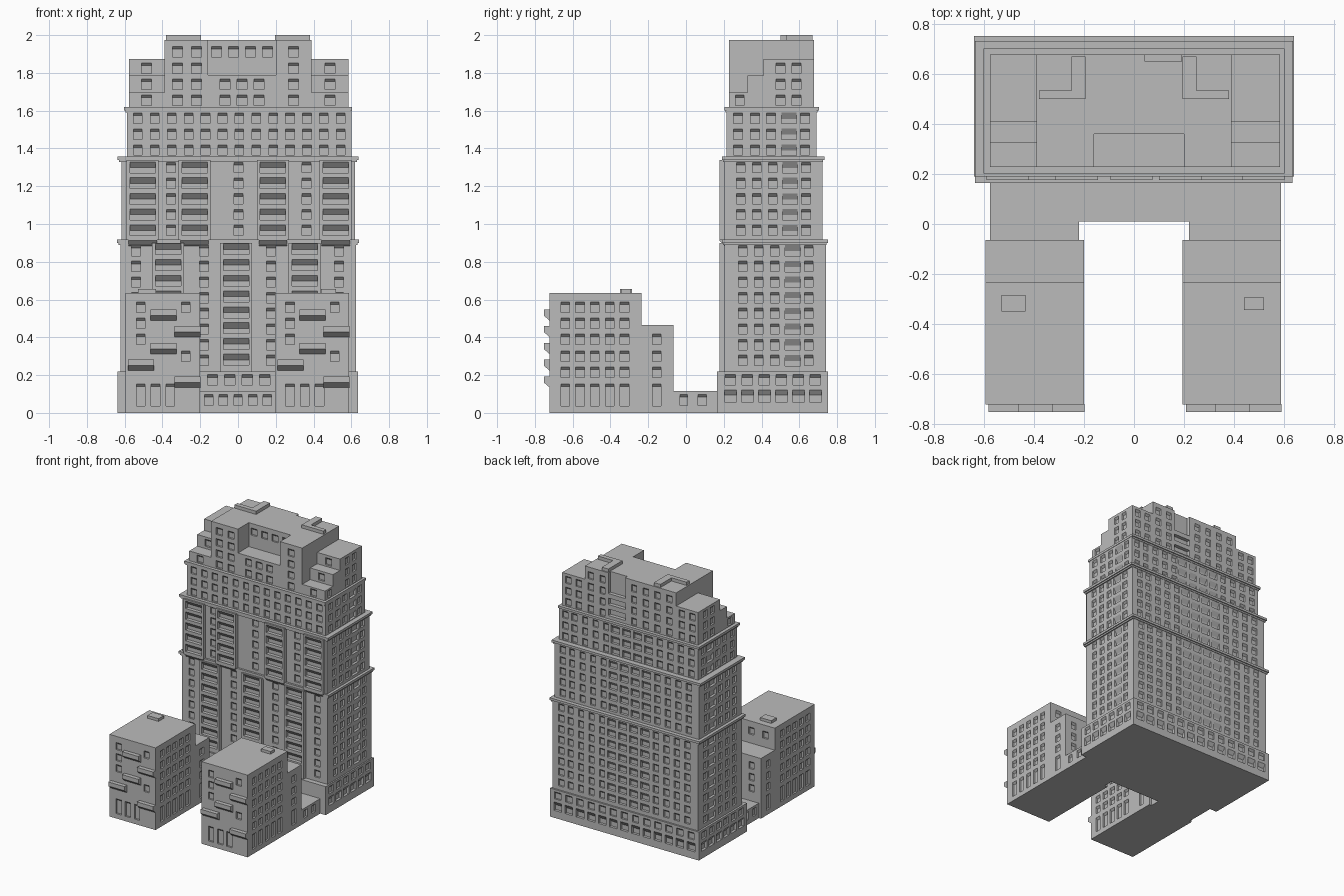
import bpy, bmesh

if "Cube" in bpy.data.objects:
    bpy.data.objects.remove(bpy.data.objects["Cube"])

stone = bpy.data.materials.new("grey_stone")
stone.diffuse_color = (0.5, 0.5, 0.5, 1)
stone.use_nodes = True
stone.node_tree.nodes["Principled BSDF"].inputs["Base Color"].default_value = stone.diffuse_color


def new_object(name, bm):
    bmesh.ops.recalc_face_normals(bm, faces=bm.faces)
    me = bpy.data.meshes.new(name)
    bm.to_mesh(me)
    bm.free()
    ob = bpy.data.objects.new(name, me)
    bpy.context.collection.objects.link(ob)
    return ob


def prism(bm, a, b):
    """Solid between two matching end outlines."""
    va = [bm.verts.new(p) for p in a]
    vb = [bm.verts.new(p) for p in b]
    bm.faces.new(va)
    bm.faces.new(vb[::-1])
    for i in range(len(va)):
        j = (i + 1) % len(va)
        bm.faces.new((va[i], vb[i], vb[j], va[j]))


def block(name, x, y, z, wins=()):
    """Box with recessed windows; each window has a sloping lintel."""
    bm = bmesh.new()
    ends = [[(x[0], y[0], h), (x[1], y[0], h), (x[1], y[1], h), (x[0], y[1], h)] for h in z]
    prism(bm, *ends)
    ob = new_object(name, bm)
    if wins:
        place = {"f": lambda u, d, h: (u, y[0] + d, h), "b": lambda u, d, h: (u, y[1] - d, h),
                 "l": lambda u, d, h: (x[0] + d, u, h), "r": lambda u, d, h: (x[1] - d, u, h)}
        bm = bmesh.new()
        for face, u, zc, w, h, depth, slope in wins:
            lo, hi = zc - h / 2, zc + h / 2
            prof = [(-.005, lo), (-.005, hi), (0, hi), (depth, hi - slope), (depth, lo)]
            prism(bm, *[[place[face](e, d, t) for d, t in prof] for e in (u - w / 2, u + w / 2)])
        cutter = new_object("window_cutter", bm)
        cutter.hide_render = True
        mod = ob.modifiers.new("windows", "BOOLEAN")
        mod.operation, mod.solver, mod.object = "DIFFERENCE", "EXACT", cutter
        dg = bpy.context.evaluated_depsgraph_get()
        cut = bpy.data.meshes.new_from_object(ob.evaluated_get(dg))
        ob.modifiers.clear()
        ob.data = cut
        bpy.data.objects.remove(cutter)
    ob.data.materials.clear()
    ob.data.materials.append(stone)
    return ob


def grid(faces, us, zs, w=.046, h=.055, depth=.014, slope=.014):
    return [(f, u, t, w, h, depth, slope) for f in faces for u in us for t in zs]


def steps(start, step, n):
    return [start + step * i for i in range(n)]


def corbel(name, x, y_out, y_in, z0, z1, drop):
    """Projecting ledge with a sloping underside."""
    prof = [(y_in, z0), (y_out, z0 + drop), (y_out, z1), (y_in, z1)]
    bm = bmesh.new()
    prism(bm, *[[(e, a, b) for a, b in prof] for e in x])
    new_object(name, bm).data.materials.append(stone)


BACK = [-.53, -.44, -.35, -.26, .2, .29, .38, .47, .55]      # plain rear columns
BACK_WIDE = [-.165, -.07, .025, .12]                         # wide rear columns


def tower_windows(rows, side, wide_y, front):
    return (grid("f", front, rows) + grid("lr", side, rows)
            + grid("lr", [wide_y], rows, .08, .058, .02, .032)
            + grid("b", BACK, rows) + grid("b", BACK_WIDE, rows, .07, .058, .02, .03))


# Tower base
ys = steps(.235, .09, 6)
xs = steps(-.57, .095, 13)
block("tower_base", (-.637, .635), (.165, .753), (0, .22),
      grid("lr", ys, [.175], .055) + grid("lr", ys, [.09], .065, .065, .02, .028)
      + grid("b", xs, [.175], .055) + grid("b", xs, [.09], .065, .065, .02, .028)
      + grid("f", steps(-.135, .092, 4), [.175], .055))

# Stepped tower shaft
low_rows = steps(.278, .083, 8)
mid_rows = steps(.967, .083, 5)
top_rows = steps(1.392, .084, 3)
block("lower_shaft", (-.622, .624), (.203, .74), (.22, .9),
      tower_windows(low_rows, [.3, .385, .47, .65], .565, [-.54, -.18, .175, .535]))
block("middle_shaft", (-.617, .62), (.205, .722), (.9, 1.345),
      tower_windows(mid_rows, [.29, .375, .46, .635], .55, [-.355, .003, .363]))
block("upper_shaft", (-.588, .6), (.215, .692), (1.345, 1.61),
      tower_windows(top_rows, [.275, .365, .45, .63], .545, steps(-.53, .0895, 13)))

# Cornices, each with a thin lower moulding
for name, x, y, z in (("lower_cornice", .641, (.19, .752), .9), ("middle_cornice", .637, (.19, .733), 1.34),
                      ("upper_cornice", .603, (.203, .703), 1.602)):
    block(name, (-x, x), y, (z, z + .018))
    block(name + "_moulding", (-x + .008, x - .008), (y[0] + .006, y[1] - .008), (z - .012, z))

# Projecting balcony bays on the front
for c in (-.37, -.01, .353):
    block("lower_bay", (c - .085, c + .085), (.177, .215), (.22, .9),
          grid("f", [c], steps(.282, .0835, 8), .135, .058, .026, .03))
for c in (-.505, -.23, .185, .517):
    block("upper_bay", (c - .085, c + .085), (.177, .215), (.915, 1.34),
          grid("f", [c], steps(.967, .083, 5), .135, .058, .026, .03))
    corbel("bay_corbel", (c - .075, c + .075), .177, .205, .882, .916, .03)

# Crown: central mass with a front terrace and a rear notch
rows = [1.655, 1.74, 1.825, 1.912]
for name, x, front in (("crown_left", (-.39, -.16), [-.32, -.22]), ("crown_right", (.2, .39), [.295])):
    block(name, x, (.228, .65), (1.61, 1.975), grid("f", front, rows, .053))
block("crown_middle", (-.16, .2), (.36, .65), (1.61, 1.975), grid("f", [-.115, -.025, .065, .155], [1.912], .053))
block("crown_terrace", (-.16, .2), (.228, .36), (1.61, 1.79), grid("f", [-.07, .02, .11], rows[:2], .053))
block("crown_rear_left", (-.39, .045), (.65, .678), (1.61, 1.975), grid("b", [-.33, -.23, -.13, -.03], rows))
block("crown_rear_right", (.19, .39), (.65, .678), (1.61, 1.975), grid("b", [.24, .34], rows))
for t in rows[:3]:
    block("rear_balcony", (.045, .19), (.65, .678), (t - .045, t - .01))

# Crown shoulders stepping up toward the rear
for s, x in ((-1, (-.577, -.39)), (1, (.39, .585))):
    side = "l" if s < 0 else "r"
    c = (x[0] + x[1]) / 2
    block("shoulder_low", x, (.228, .325), (1.61, 1.695),
          grid("f", [c], [1.655], .053) + grid(side, [.285], [1.655]))
    block("shoulder_middle", x, (.325, .41), (1.61, 1.785), grid("f", [c], [1.74], .053))
    block("shoulder_high", x, (.41, .678), (1.61, 1.873),
          grid("f", [c], [1.825], .053) + grid(side, [.5, .585], rows[:3])
          + grid("b", [c - .045, c + .045], rows[:3]))
    # Angled roof parapet
    block("roof_parapet_long", sorted((s * .195, s * .25)), (.5, .67), (1.97, 2))
    block("roof_parapet_short", sorted((s * .25, s * .38)), (.5, .535), (1.97, 2))

# Low podium linking the tower with the two front wings
block("podium_link", (-.577, .588), (.01, .17), (0, .115),
      grid("f", steps(-.155, .0775, 5), [.068], .045, .06) + grid("lr", [.085], [.068], .045, .06))

# Front wings
wing_rows = [.215, .3, .39, .475, .56]
wing_cols = steps(-.64, .0787, 5)
for s, x, px, vent in ((-1, (-.595, -.2), (-.577, -.22), ((-.53, -.435), (-.35, -.285))),
                       (1, (.195, .588), (.22, .588), ((.44, .52), (-.345, -.295)))):
    o = x[0]
    block("podium_arm", px, (-.065, .01), (0, .115), grid("lr", [-.012], [.068], .04, .06))
    block("wing_front", x, (-.722, -.235), (0, .635),
          grid("lr", wing_cols, wing_rows) + grid("lr", wing_cols, [.095], .046, .115)
          + grid("f", [o + .08], [.39, .475, .56]) + grid("f", [o + .318], [.3, .56])
          + grid("f", [o + .08, o + .158, o + .236], [.095], .046, .115)
          + grid("b", [o + .08, o + .2, o + .318], [.56]))
    block("wing_rear", x, (-.235, -.065), (0, .465),
          grid("lr", [-.155], wing_rows[:3]) + grid("lr", [-.155], [.095], .046, .115)
          + grid("b", [o + .08, o + .2, o + .318], wing_rows[:3]))
    block("roof_vent", *vent, (.63, .656))
    # Staggered balconies
    for u, t in ((.2, .487), (.327, .4), (.2, .31), (.082, .222), (.327, .133)):
        corbel("wing_balcony", (o + u - .069, o + u + .069), -.753, -.72, t, t + .06, .028)
